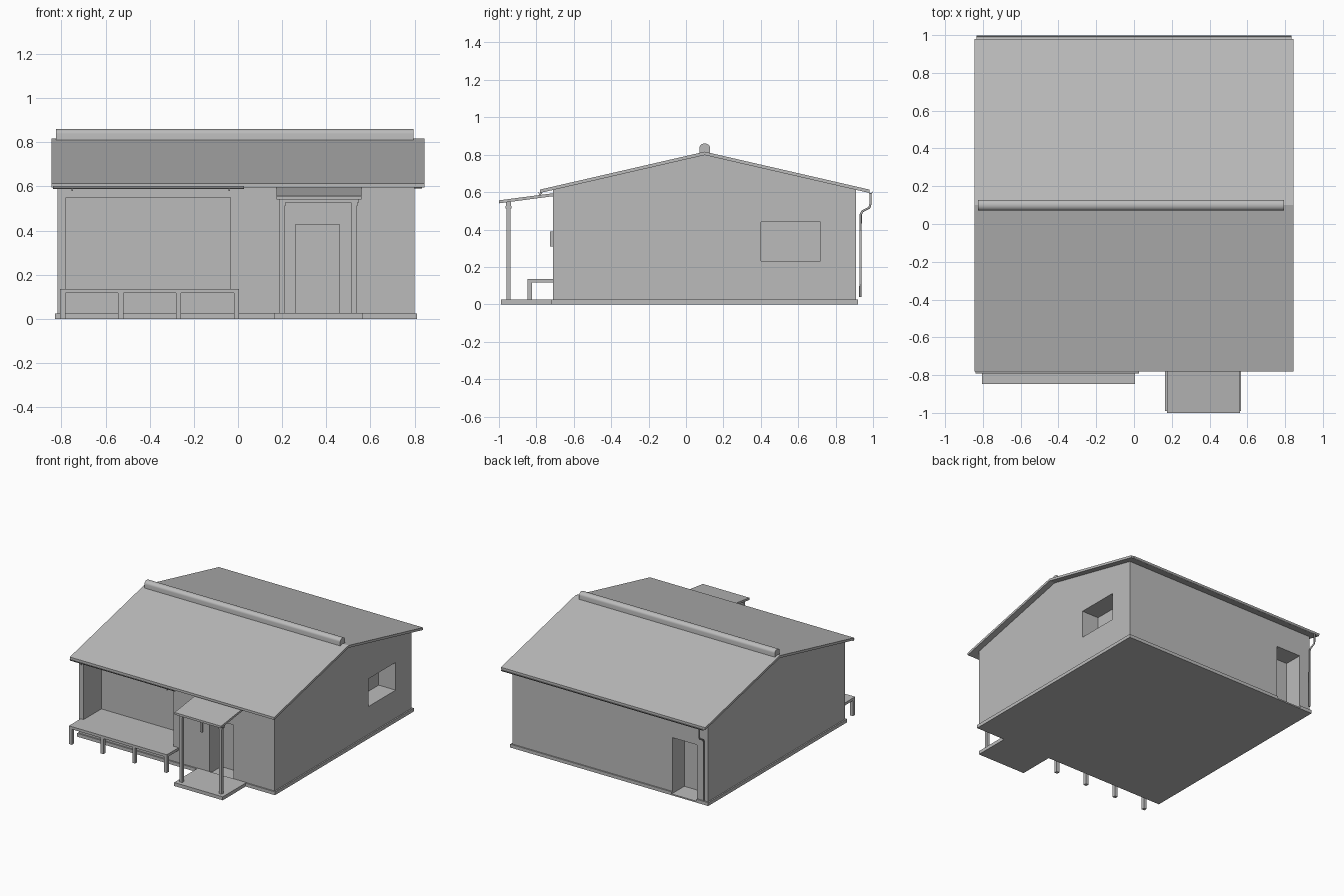
import bpy, bmesh, math
from mathutils import Vector

cube = bpy.data.objects.get("Cube")
if cube:
    bpy.data.objects.remove(cube)

grey = bpy.data.materials.new("plain grey")
grey.use_nodes = True
GREY = (0.5, 0.5, 0.5, 1)
grey.diffuse_color = GREY
grey.node_tree.nodes["Principled BSDF"].inputs["Base Color"].default_value = GREY


def prism(name, profile, x0, x1):
    """Extrude a closed (y, z) profile along x."""
    bm = bmesh.new()
    face = bm.faces.new([bm.verts.new((x0, y, z)) for y, z in profile])
    new = bmesh.ops.extrude_face_region(bm, geom=[face])["geom"]
    moved = [v for v in new if isinstance(v, bmesh.types.BMVert)]
    bmesh.ops.translate(bm, verts=moved, vec=(x1 - x0, 0, 0))
    bmesh.ops.recalc_face_normals(bm, faces=bm.faces)
    mesh = bpy.data.meshes.new(name)
    bm.to_mesh(mesh)
    bm.free()
    mesh.materials.append(grey)
    obj = bpy.data.objects.new(name, mesh)
    bpy.context.collection.objects.link(obj)
    return obj


def box(name, x, y, z):
    return prism(name, [(y[0], z[0]), (y[1], z[0]), (y[1], z[1]), (y[0], z[1])], *x)


def smooth(obj):
    bpy.ops.object.select_all(action='DESELECT')
    obj.select_set(True)
    bpy.context.view_layer.objects.active = obj
    bpy.ops.object.shade_smooth_by_angle(angle=math.radians(40))


def carve(obj, cutter):
    mod = obj.modifiers.new("opening", 'BOOLEAN')
    mod.operation = 'DIFFERENCE'
    mod.solver = 'EXACT'
    mod.object = cutter
    bpy.context.view_layer.objects.active = obj
    bpy.ops.object.modifier_apply(modifier=mod.name)


# Gabled body and plinth
RIDGE, SLOPE = 0.10, 0.23
FRONT, BACK = -0.71, 0.91


def under_roof(y):
    return 0.798 - SLOPE * abs(y - RIDGE)


walls = prism("walls", [(FRONT, 0), (BACK, 0), (BACK, under_roof(BACK)),
                        (RIDGE, under_roof(RIDGE)), (FRONT, under_roof(FRONT))], -0.818, 0.80)
plinth = box("plinth", (-0.828, 0.81), (FRONT - 0.01, BACK + 0.01), (0, 0.025))

# Recessed openings: wide front window, two doors, side window
openings = [
    ((-0.78, -0.035), (-0.9, FRONT + 0.21), (0.136, 0.55)),
    ((0.26, 0.46), (-0.9, FRONT + 0.14), (0.01, 0.427)),
    ((-0.73, -0.525), (BACK - 0.14, 1.1), (0.01, 0.427)),
    ((0.66, 1.0), (0.40, 0.72), (0.233, 0.44)),
]
for x, y, z in openings:
    cutter = box("opening_cutter", x, y, z)
    cutter.hide_render = True
    carve(walls, cutter)
    if z[0] < 0.025:
        carve(plinth, cutter)
    bpy.data.objects.remove(cutter)

# Main roof and ridge cap
EAVE, THICK = 0.88, 0.018
line = [(RIDGE + s * EAVE, under_roof(RIDGE + s * EAVE)) for s in (-1, 0, 1)]
prism("roof", line + [(y, z + THICK) for y, z in reversed(line)], -0.845, 0.845)
arch = [(RIDGE + 0.028 * math.cos(a), 0.838 + 0.022 * math.sin(a))
        for a in [math.pi * i / 10 for i in range(11)]]
smooth(prism("ridge_cap", [(RIDGE + 0.028, 0.80)] + arch + [(RIDGE - 0.028, 0.80)], -0.825, 0.795))


# Half-round gutters
def gutter(name, y, z, x0, x1):
    angles = [math.pi + math.pi * i / 8 for i in range(9)]
    ring = [(y + r * math.cos(a), z + r * math.sin(a))
            for r, seq in ((0.012, angles), (0.009, angles[::-1])) for a in seq]
    smooth(prism(name, ring, x0, x1))


gutter("front_gutter", -0.780, 0.601, -0.838, 0.027)
gutter("back_gutter", 0.986, 0.603, -0.835, 0.833)
for x in (-0.75, -0.04):
    box("gutter_bracket", (x - 0.003, x + 0.003), (-0.785, -0.775), (0.58, 0.592))

# Downpipe bending from the back gutter to the wall
curve = bpy.data.curves.new("downpipe", 'CURVE')
curve.dimensions = '3D'
curve.bevel_depth = 0.006
curve.bevel_resolution = 2
curve.use_fill_caps = True
path = [(0.986, 0.592), (0.986, 0.535), (0.98, 0.517), (0.942, 0.497), (0.934, 0.48), (0.932, 0.04)]
spline = curve.splines.new('POLY')
spline.points.add(len(path) - 1)
for point, (y, z) in zip(spline.points, path):
    point.co = (-0.80, y, z, 1)
curve.materials.append(grey)
bpy.context.collection.objects.link(bpy.data.objects.new("downpipe", curve))

# Bench under the wide window
box("bench_seat", (-0.805, 0.005), (-0.848, FRONT), (0.116, 0.136))
for i in range(4):
    x = -0.805 + i * 0.262
    box("bench_leg", (x, x + 0.024), (-0.848, -0.824), (0, 0.117))

# Entrance porch: slab, posts, beam, sloping roof
box("porch_slab", (0.165, 0.567), (-0.99, FRONT), (0, 0.026))
for x in (0.20, 0.526):
    box("porch_post", (x - 0.011, x + 0.011), (-0.96, -0.938), (0.026, 0.53))
    box("porch_post_cap", (x - 0.015, x + 0.015), (-0.964, -0.934), (0.512, 0.526))
box("porch_beam", (0.185, 0.548), (-0.962, -0.936), (0.526, 0.546))
prism("porch_roof", [(-1.0, 0.54), (FRONT, 0.578), (FRONT, 0.594), (-1.0, 0.556)], 0.175, 0.56)

# Small wall lamp beside the door
box("wall_lamp", (0.193, 0.209), (-0.726, FRONT), (0.31, 0.39))
